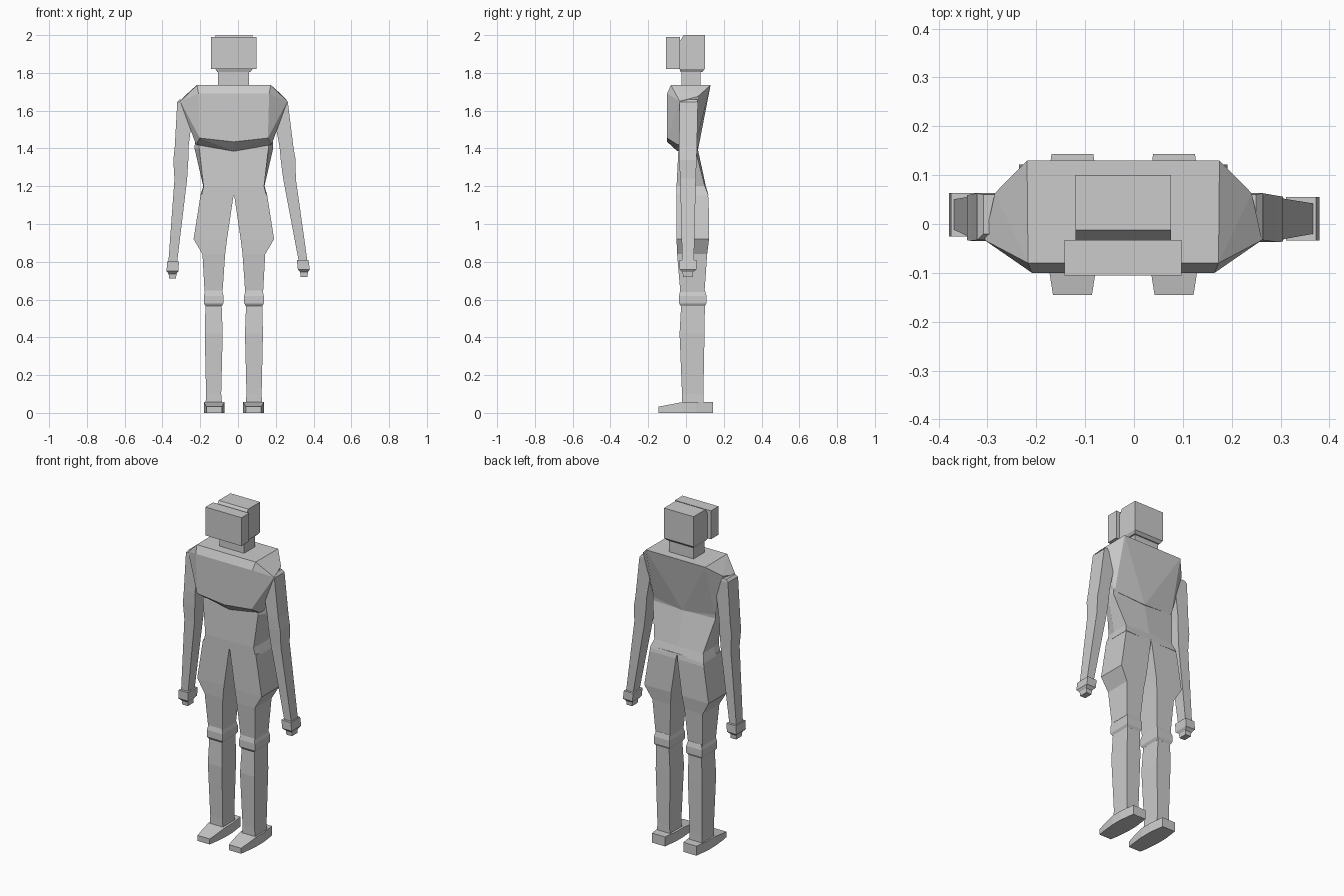
import bpy, bmesh

if "Cube" in bpy.data.objects:
    bpy.data.objects.remove(bpy.data.objects["Cube"])

CX = -0.022  # symmetry plane of the body


def finish(bm, name):
    bmesh.ops.recalc_face_normals(bm, faces=bm.faces)
    me = bpy.data.meshes.new(name)
    bm.to_mesh(me)
    bm.free()
    ob = bpy.data.objects.new(name, me)
    bpy.context.collection.objects.link(ob)
    return ob


def loft(name, rings, move=lambda x, y, z: (x, y, z)):
    """Stack of rectangles: (z, x0, x1, y0, y1)."""
    bm = bmesh.new()
    prev = None
    for z, x0, x1, y0, y1 in rings:
        cur = [bm.verts.new(move(x, y, z))
               for x, y in ((x0, y0), (x1, y0), (x1, y1), (x0, y1))]
        if prev:
            for i in range(4):
                j = (i + 1) % 4
                bm.faces.new((prev[i], prev[j], cur[j], cur[i]))
        else:
            bm.faces.new(cur)
        prev = cur
    bm.faces.new(prev)
    return finish(bm, name)


def hull(name, pts, cx):
    """Convex block from half points mirrored about x = cx."""
    bm = bmesh.new()
    for x, y, z in pts:
        for s in ((1, -1) if x else (1,)):
            bm.verts.new((cx + s * x, y, z))
    res = bmesh.ops.convex_hull(bm, input=bm.verts)
    loose = [v for v in bm.verts if not v.link_faces]
    bmesh.ops.delete(bm, geom=loose, context='VERTS')
    bmesh.ops.dissolve_limit(bm, angle_limit=0.01, verts=bm.verts, edges=bm.edges)
    return finish(bm, name)


# head, face block and neck
hull("head", [(.098, -.012, 2), (.098, .1, 2), (.098, -.034, 1.965),
              (.098, -.034, 1.82), (.098, .1, 1.82),
              (.088, -.028, 1.805), (.088, .085, 1.805)], CX)
loft("face_block", [(1.82, -.142, .097, -.105, -.033), (1.99, -.142, .097, -.105, -.033)])
loft("neck", [(1.72, -.105, .057, -.024, .078), (1.81, -.105, .057, -.024, .078)])

# chest with sloped shoulders and a pointed lower edge
hull("chest", [(.195, -.08, 1.735), (.197, .13, 1.735),
               (.284, -.033, 1.65), (.263, .063, 1.675),
               (.187, -.1, 1.69), (.18, -.1, 1.455), (0, -.1, 1.435),
               (.2, -.045, 1.42), (0, -.045, 1.385),
               (.2, .05, 1.42), (0, .065, 1.4)], CX)

# abdomen
bm = bmesh.new()
prev = None
for z, fx, sx, yf, ym, ys, yb in ((1.45, .185, .205, -.035, .0, .05, .068),
                                  (1.40, .183, .208, -.04, .0, .048, .062),
                                  (1.20, .16, .162, -.05, .0, .10, .105),
                                  (1.15, .172, .178, -.05, .0, .12, .115)):
    half = [(fx, yf), (sx, ym), (sx, ys)]
    ring = [(0, yf)] + half + [(0, yb)] + [(-x, y) for x, y in reversed(half)]
    cur = [bm.verts.new((CX + x, y, z)) for x, y in ring]
    if prev:
        for i in range(8):
            j = (i + 1) % 8
            bm.faces.new((prev[i], prev[j], cur[j], cur[i]))
    else:
        bm.faces.new(cur)
    prev = cur
bm.faces.new(prev)
finish(bm, "abdomen")

# legs: x is measured outward from the symmetry plane
thigh = [(1.16, 0, .175, -.05, .115), (1.13, .005, .18, -.05, .12),
         (.92, .036, .213, -.05, .122), (.84, .046, .166, -.047, .112),
         (.64, .06, .155, -.03, .098)]
knee = [(.65, .062, .151, -.03, .1), (.62, .055, .159, -.037, .108),
        (.58, .055, .159, -.037, .108), (.565, .064, .15, -.027, .1)]
shin = [(.58, .065, .15, -.025, .1), (.42, .059, .154, -.034, .098),
        (.1, .067, .147, -.021, .092), (.04, .062, .15, -.021, .092)]
for s, side in ((1, "right"), (-1, "left")):
    def mirror(x, y, z):
        return (CX + s * x, y, z)

    loft("thigh_" + side, thigh, mirror)
    loft("knee_band_" + side, knee, mirror)
    loft("shin_" + side, shin, mirror)
    foot = [(.04, -.145), (.047, -.1), (.055, -.02), (.055, .05), (.043, .143)]
    hull("foot_" + side,
         [(x, y, z) for x, y in foot for z in (0, min(.057, .033 + (y + .145) * .19))],
         CX + s * .104)

# arms: the left one hangs slightly closer to the body
arm = [(1.66, .17, .25, -.02, .06), (1.645, .175, .264, -.033, .063),
       (1.41, .22, .293, -.037, .058), (1.34, .226, .305, -.036, .056),
       (1.24, .239, .306, -.031, .052), (.80, .322, .368, -.02, .042)]
hand = [(.81, .311, .373, -.034, .055), (.76, .317, .38, -.034, .055),
        (.745, .329, .37, -.018, .038), (.72, .332, .368, -.016, .036)]


def left(x, y, z):
    k = 1.65 - z
    return (2 * CX - x - .014 + .067 * k, y + .01 * k, z - .01 * k)


for side, move in (("right", lambda x, y, z: (x, y, z)), ("left", left)):
    loft("arm_" + side, arm, move)
    loft("hand_" + side, hand, move)
